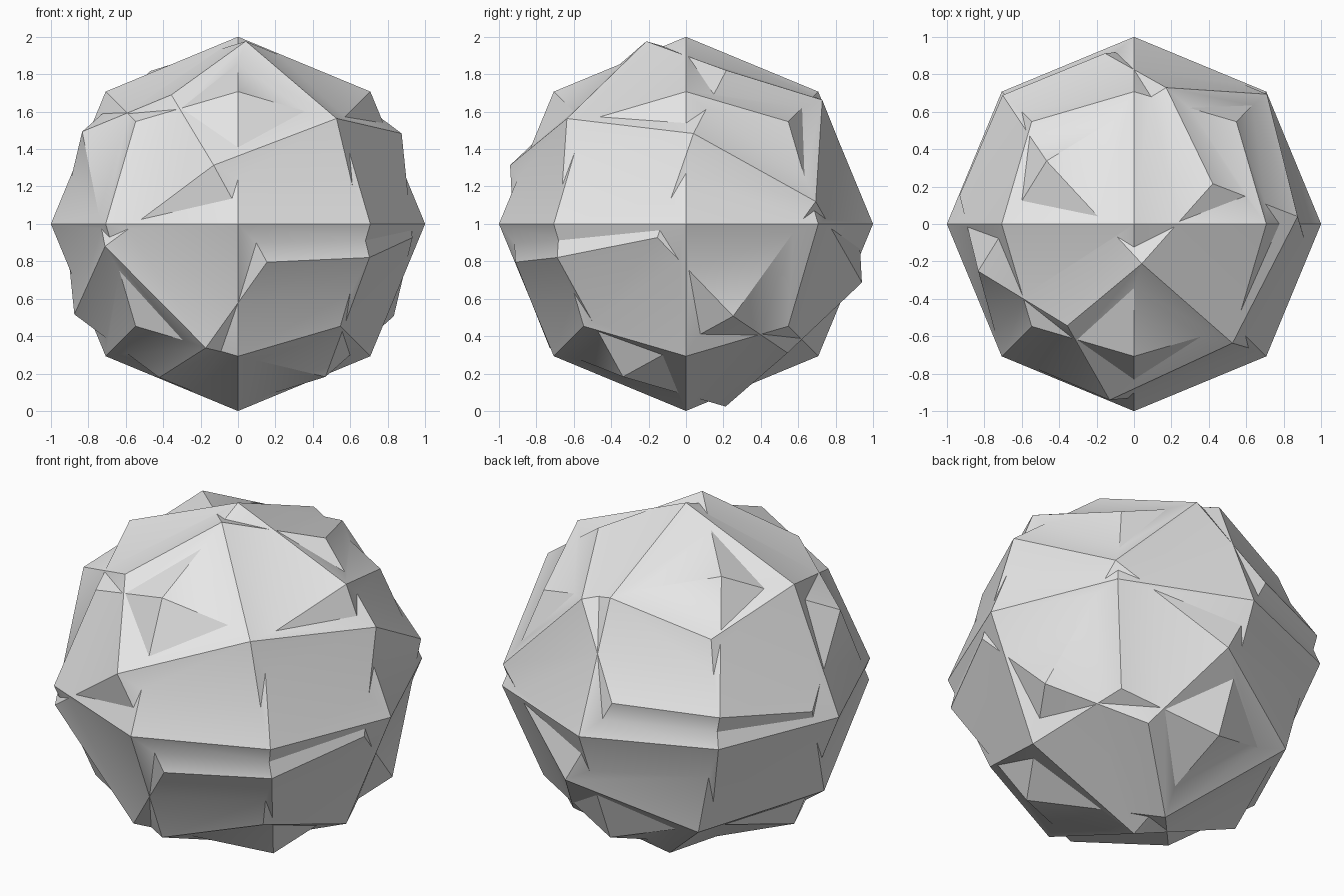
import bpy
import bmesh
import math
from mathutils import Matrix, Vector

default_cube = bpy.data.objects.get("Cube")
if default_cube:
    bpy.data.objects.remove(default_cube, do_unlink=True)

# Single plain grey
grey = bpy.data.materials.new("light_grey")
grey.use_nodes = True
colour = (0.8, 0.8, 0.8, 1)
grey.diffuse_color = colour
grey.node_tree.nodes["Principled BSDF"].inputs["Base Color"].default_value = colour

# Distance from the centre of face, edge and corner points, giving flat kites
RADIUS = {1: 1.0, 2: 1.0, 3: 0.547 * math.sqrt(3)}


def kite_ball(name, rotation):
    """A 24-sided ball of kite faces, made by rounding a subdivided cube."""
    bm = bmesh.new()
    bmesh.ops.create_cube(bm, size=2)
    bmesh.ops.subdivide_edges(bm, edges=bm.edges[:], cuts=1, use_grid_fill=True)
    for v in bm.verts:
        kind = sum(abs(c) > 0.5 for c in v.co)
        v.co = rotation @ (v.co.normalized() * RADIUS[kind])
        v.co.z += 1
    bmesh.ops.recalc_face_normals(bm, faces=bm.faces[:])
    mesh = bpy.data.meshes.new(name)
    bm.to_mesh(mesh)
    bm.free()
    mesh.materials.append(grey)
    ball = bpy.data.objects.new(name, mesh)
    bpy.context.collection.objects.link(ball)
    return ball


# Tilted ball axes, squared up
u = Vector((0.525, -0.635, 0.562)).normalized()
v = Vector((-0.468, 0.338, 0.817))
v = (v - u * v.dot(u)).normalized()
tilt = Matrix((u, v, u.cross(v))).transposed()

# Upright ball fused with the tilted one
rock = kite_ball("faceted_ball", Matrix.Identity(3))
tilted = kite_ball("tilted_ball", tilt)
union = rock.modifiers.new("fuse", 'BOOLEAN')
union.operation = 'UNION'
union.solver = 'EXACT'
union.object = tilted

bpy.ops.object.select_all(action='DESELECT')
rock.select_set(True)
bpy.context.view_layer.objects.active = rock
bpy.ops.object.modifier_apply(modifier=union.name)
bpy.data.objects.remove(tilted, do_unlink=True)

# Soften shallow creases and keep the main ridges sharp
bpy.ops.object.shade_smooth_by_angle(angle=math.radians(30))
